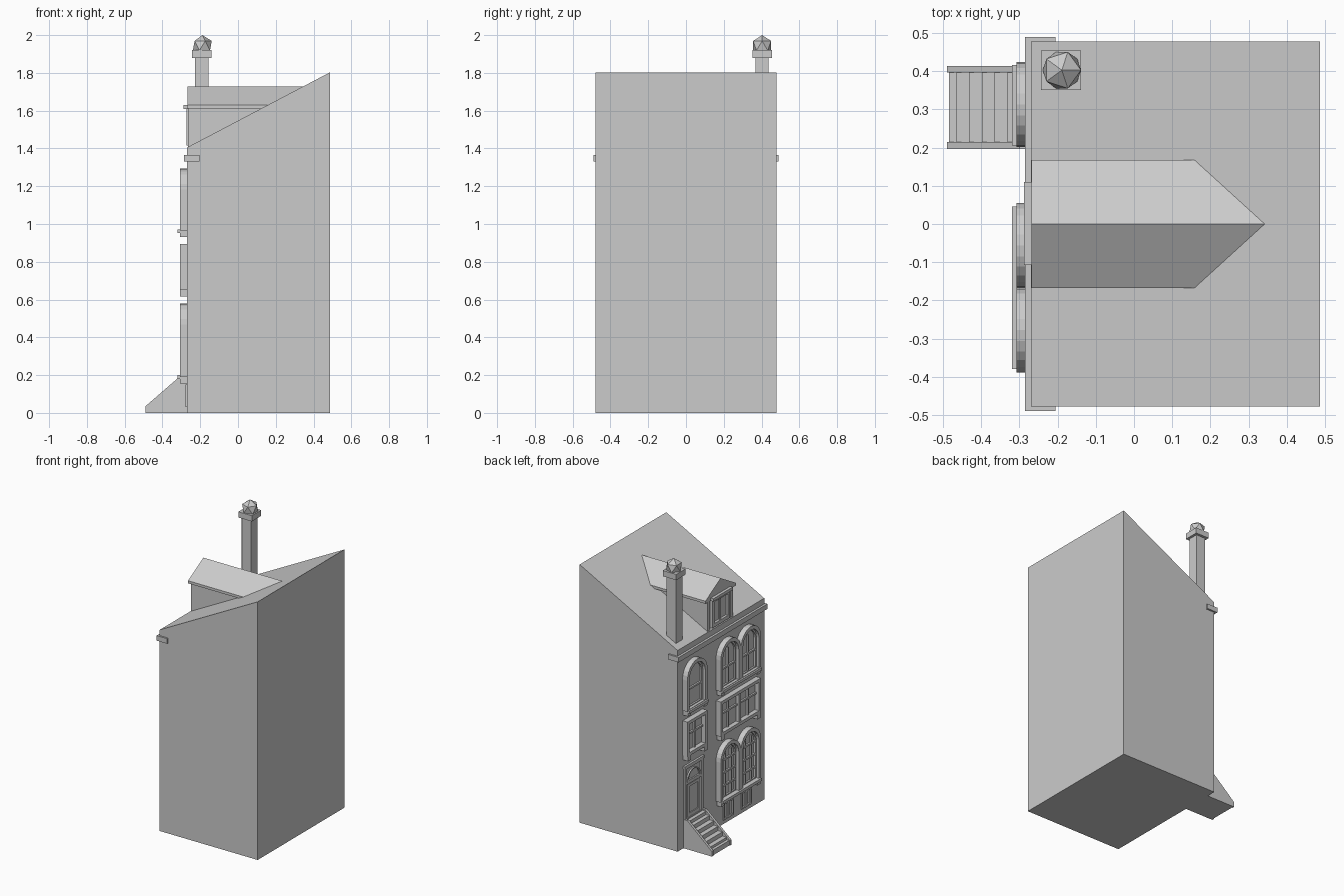
import bpy, bmesh, math

if "Cube" in bpy.data.objects:
    bpy.data.objects.remove(bpy.data.objects["Cube"])

grey = bpy.data.materials.new("pale_grey")
grey.diffuse_color = (0.6, 0.6, 0.6, 1)
grey.use_nodes = True
grey.node_tree.nodes["Principled BSDF"].inputs["Base Color"].default_value = grey.diffuse_color


def finish(name, bm):
    bmesh.ops.recalc_face_normals(bm, faces=bm.faces)
    me = bpy.data.meshes.new(name)
    bm.to_mesh(me)
    bm.free()
    me.materials.append(grey)
    ob = bpy.data.objects.new(name, me)
    bpy.context.collection.objects.link(ob)
    return ob


def prism(name, pts, a, b, axis='x'):
    """Extrude a (y,z) outline along x, or an (x,z) outline along y."""
    at = (lambda p, t: (t, p[0], p[1])) if axis == 'x' else (lambda p, t: (p[0], t, p[1]))
    bm = bmesh.new()
    lo = [bm.verts.new(at(p, a)) for p in pts]
    hi = [bm.verts.new(at(p, b)) for p in pts]
    bm.faces.new(lo)
    bm.faces.new(hi)
    for i in range(len(pts)):
        j = (i + 1) % len(pts)
        bm.faces.new((lo[i], lo[j], hi[j], hi[i]))
    return finish(name, bm)


def rect(y0, y1, z0, z1):
    return [(y0, z0), (y1, z0), (y1, z1), (y0, z1)]


def box(name, x0, x1, y0, y1, z0, z1):
    return prism(name, rect(y0, y1, z0, z1), x0, x1)


def arch(cy, hw, z0, spring, n=12):
    arc = [(cy + hw * math.cos(math.pi * i / n), spring + hw * math.sin(math.pi * i / n))
           for i in range(n + 1)]
    return [(cy - hw, z0), (cy + hw, z0)] + arc


def ring(name, outer, inner, x0, x1):
    """Frame between two matching (y,z) outlines."""
    bm = bmesh.new()
    loops = [[bm.verts.new((x, y, z)) for y, z in o]
             for o, x in ((outer, x0), (inner, x0), (inner, x1), (outer, x1))]
    n = len(outer)
    for k in range(4):
        p, q = loops[k], loops[(k + 1) % 4]
        for i in range(n):
            j = (i + 1) % n
            bm.faces.new((p[i], p[j], q[j], q[i]))
    return finish(name, bm)


WALL, PANE, BAR, FRAME, SILL = -0.268, -0.276, -0.288, -0.308, -0.32

# main body with its sloping roof, and the cornice
prism("house_body", [(-0.27, 0), (0.487, 0), (0.487, 1.803), (-0.27, 1.405)], -0.478, 0.478, 'y')
box("cornice", -0.286, -0.205, -0.49, 0.49, 1.33, 1.365)


def bars(name, cy, hw, z0, z1, verticals, horizontals, t=0.006):
    for i, y in enumerate(verticals):
        box(f"{name}_upright_{i}", BAR, WALL, cy + y - t, cy + y + t, z0, z1)
    for i, z in enumerate(horizontals):
        box(f"{name}_crossbar_{i}", BAR, WALL, cy - hw, cy + hw, z - t, z + t)


def sill(name, y0, y1, z0, z1, foot):
    box(name + "_sill", SILL, WALL, y0, y1, z0, z1)
    for i, y in enumerate((y0, y1 - 0.03)):
        box(f"{name}_bracket_{i}", FRAME, WALL, y, y + 0.03, foot, z0)


def arched_window(name, cy, z0, spring, verticals, horizontals):
    hw, t = 0.111, 0.024
    ring(name + "_frame", arch(cy, hw, z0, spring), arch(cy, hw - t, z0 + 0.01, spring), FRAME, WALL)
    ring(name + "_sash", arch(cy, hw - t, z0, spring), arch(cy, hw - t - 0.012, z0 + 0.016, spring),
         BAR, WALL)
    prism(name + "_glass", arch(cy, hw - t, z0, spring), PANE, WALL)
    bars(name, cy, hw - t, z0, spring + 0.045, verticals, horizontals)


def square_window(name, y0, y1, z0, z1, verticals, horizontals):
    t = 0.022
    ring(name + "_frame", rect(y0, y1, z0, z1), rect(y0 + t, y1 - t, z0 + t, z1 - t), FRAME, WALL)
    box(name + "_glass", PANE, WALL, y0 + t, y1 - t, z0 + t, z1 - t)
    bars(name, (y0 + y1) / 2, (y1 - y0) / 2 - t, z0, z1 - t, verticals, horizontals)


# top floor: one single and one paired arched window
for i, cy in enumerate((0.313, -0.056, -0.278)):
    arched_window(f"top_window_{i}", cy, 0.965, 1.183, [0] if i else [], [1.1])
# middle floor
square_window("middle_window_single", 0.203, 0.422, 0.65, 0.893, [0], [0.79])
square_window("middle_window_wide", -0.388, 0.055, 0.65, 0.893, [-0.11, 0.11], [0.79])
box("middle_window_post", -0.3, WALL, -0.179, -0.155, 0.65, 0.88)
# ground floor paired arches with grid bars
for i, cy in enumerate((-0.056, -0.278)):
    arched_window(f"ground_window_{i}", cy, 0.19, 0.469, [-0.033, 0.033], [0.28, 0.37, 0.46])
# sills
for tag, y0, y1 in (("single", 0.205, 0.416), ("wide", -0.38, 0.046)):
    sill("top_" + tag, y0, y1, 0.953, 0.972, 0.93)
    box(f"middle_{tag}_apron", FRAME, WALL, y0, y0 + 0.03, 0.617, 0.653)
    box(f"middle_{tag}_apron_end", FRAME, WALL, y1 - 0.03, y1, 0.617, 0.653)
sill("ground_wide", -0.38, 0.046, 0.18, 0.2, 0.156)

# basement windows
for i, cy in enumerate((-0.075, -0.275)):
    ring(f"basement_frame_{i}", rect(cy - 0.055, cy + 0.055, 0.03, 0.15),
         rect(cy - 0.043, cy + 0.043, 0.042, 0.138), -0.279, WALL)
    box(f"basement_post_{i}", -0.279, WALL, cy - 0.01, cy + 0.01, 0.03, 0.15)

# front door with frame, panel and fanlight
ring("door_frame", rect(0.205, 0.412, 0.19, 0.57), rect(0.23, 0.387, 0.2, 0.545), -0.28, WALL)
box("door_head", -0.284, WALL, 0.2, 0.417, 0.555, 0.572)
box("door_transom", -0.28, WALL, 0.23, 0.387, 0.435, 0.45)
ring("fanlight", arch(0.3085, 0.075, 0.45, 0.452), arch(0.3085, 0.06, 0.458, 0.46), -0.28, WALL)
ring("door_panel", rect(0.24, 0.377, 0.2, 0.43), rect(0.26, 0.357, 0.225, 0.41), -0.276, WALL)

# entrance stairs
slope = lambda x: 0.035 + 0.868 * (x + 0.49)
side = [(-0.49, 0), (-0.27, 0), (-0.27, 0.2), (-0.3, 0.2), (-0.49, 0.035)]
for i, (a, b) in enumerate(((0.197, 0.215), (0.397, 0.414))):
    prism(f"stair_side_{i}", side, a, b, 'y')
xs = [-0.485, -0.465, -0.432, -0.398, -0.365, -0.332, -0.305]
steps = [(-0.27, 0), (xs[0], 0)]
for i, x in enumerate(xs):
    z = slope(x) - 0.004
    steps += [(x, z), (xs[i + 1] if i + 1 < len(xs) else -0.27, z)]
prism("stair_steps", steps, 0.21, 0.4, 'y')

# dormer: walls, gabled roof and front window
box("dormer_walls", -0.255, 0.12, -0.142, 0.142, 1.36, 1.615)
prism("dormer_roof", [(-0.168, 1.612), (0.168, 1.612), (0.168, 1.63), (0, 1.727), (-0.168, 1.63)],
      -0.268, 0.343)
box("dormer_lintel", -0.288, -0.25, -0.107, 0.11, 1.61, 1.63)
ring("dormer_window_frame", rect(-0.098, 0.098, 1.415, 1.612), rect(-0.075, 0.075, 1.44, 1.59),
     -0.272, -0.25)
box("dormer_window_post", -0.266, -0.25, -0.008, 0.008, 1.43, 1.6)
for i, s in enumerate((-1, 1)):
    y = s * 0.128
    box(f"dormer_pilaster_{i}", -0.265, -0.25, y - 0.014, y + 0.014, 1.4, 1.613)

# chimney with cap and faceted ball
box("chimney_stack", -0.228, -0.156, 0.367, 0.437, 1.38, 1.885)
box("chimney_cap", -0.243, -0.139, 0.351, 0.455, 1.88, 1.92)
bm = bmesh.new()
bmesh.ops.create_icosphere(bm, subdivisions=1, radius=0.056)
ball = finish("chimney_ball", bm)
ball.location = (-0.189, 0.403, 1.944)
